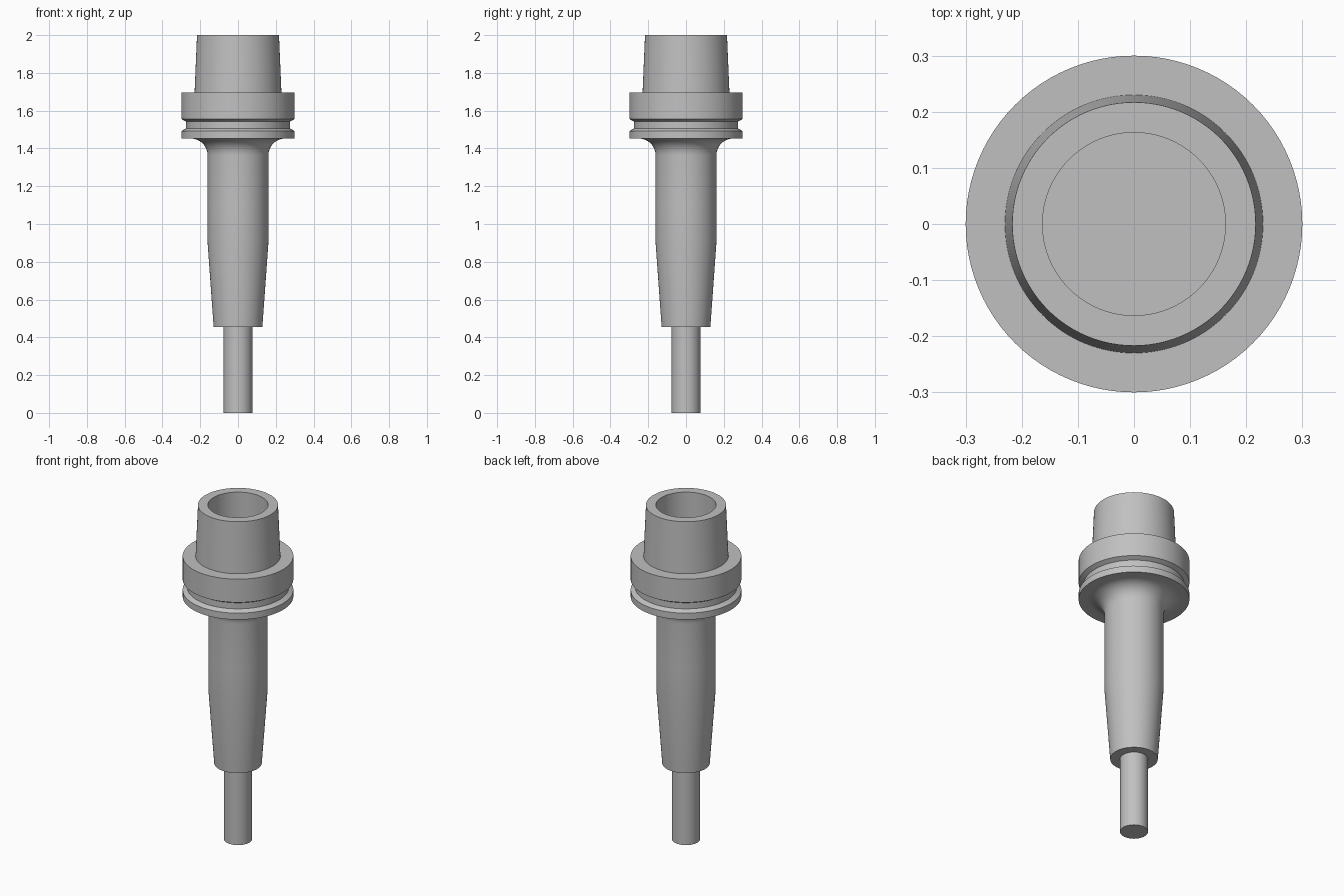
import bpy, bmesh, math

if "Cube" in bpy.data.objects:
    bpy.data.objects.remove(bpy.data.objects["Cube"])

SEGMENTS = 96

steel = bpy.data.materials.new("steel_grey")
steel.diffuse_color = (0.53, 0.53, 0.53, 1)
steel.use_nodes = True
steel.node_tree.nodes["Principled BSDF"].inputs["Base Color"].default_value = steel.diffuse_color


def lathe(name, profile):
    """Spin a closed (radius, height) profile around the z axis."""
    bm = bmesh.new()
    verts = [bm.verts.new((r, 0, z)) for r, z in profile]
    edges = [bm.edges.new(pair) for pair in zip(verts, verts[1:])]
    bmesh.ops.spin(bm, geom=verts + edges, cent=(0, 0, 0), axis=(0, 0, 1),
                   angle=2 * math.pi, steps=SEGMENTS, use_merge=True)
    bmesh.ops.remove_doubles(bm, verts=bm.verts, dist=1e-5)
    bmesh.ops.recalc_face_normals(bm, faces=bm.faces)
    mesh = bpy.data.meshes.new(name)
    bm.to_mesh(mesh)
    bm.free()
    mesh.materials.append(steel)
    obj = bpy.data.objects.new(name, mesh)
    bpy.context.collection.objects.link(obj)
    bpy.ops.object.select_all(action="DESELECT")
    obj.select_set(True)
    bpy.context.view_layer.objects.active = obj
    bpy.ops.object.shade_smooth_by_angle(angle=math.radians(25))
    return obj


# Cutter shank
lathe("tool_shank", [(0, 0), (0.076, 0), (0.076, 0.455), (0, 0.455)])

# Concave fillet between the neck and the underside of the flange
R = 0.09
fillet = [(0.161 + R - R * math.cos(a), 1.363 + R * math.sin(a))
          for a in (math.pi / 2 * i / 12 for i in range(13))]

# Holder: tapered nose, neck, grooved flange, hollow tapered top
lathe("tool_holder", [
    (0, 0.455), (0.129, 0.455), (0.161, 0.90), (0.161, 1.09),  # nose and neck
    *fillet,
    (0.300, 1.453), (0.300, 1.492), (0.275, 1.506),            # lower flange
    (0.275, 1.542), (0.300, 1.556),                            # groove
    (0.300, 1.695), (0.230, 1.695), (0.217, 2.0),              # flange, cone
    (0.163, 2.0), (0.163, 1.69), (0, 1.69),                    # bore
])
